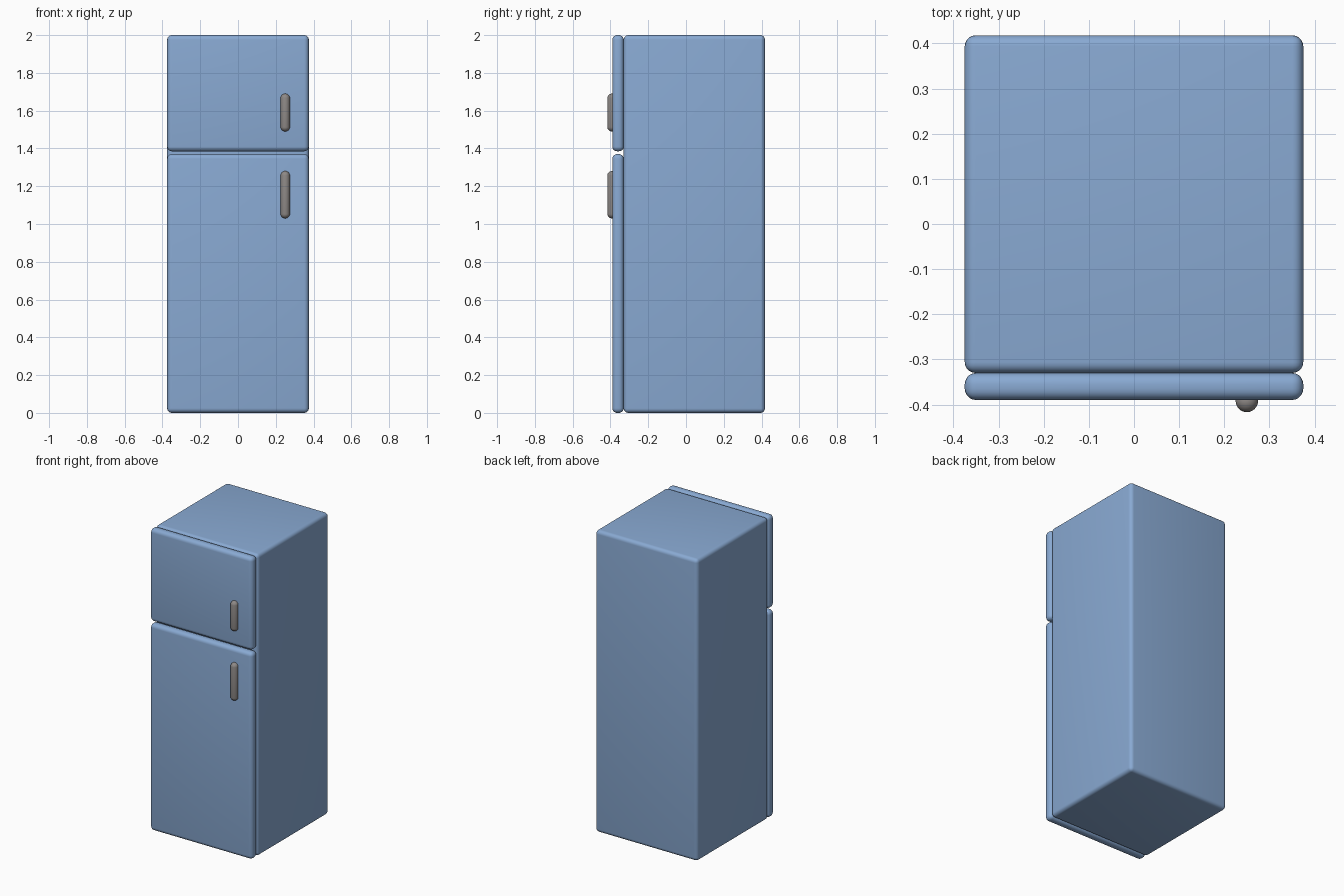
import bpy, bmesh, math
from mathutils import Vector

if "Cube" in bpy.data.objects:
    bpy.data.objects.remove(bpy.data.objects["Cube"])


def material(name, color):
    mat = bpy.data.materials.new(name)
    mat.diffuse_color = color
    mat.use_nodes = True
    mat.node_tree.nodes["Principled BSDF"].inputs["Base Color"].default_value = mat.diffuse_color
    return mat


def finish(name, bm, mat):
    mesh = bpy.data.meshes.new(name)
    bm.to_mesh(mesh)
    bm.free()
    mesh.materials.append(mat)
    obj = bpy.data.objects.new(name, mesh)
    bpy.context.collection.objects.link(obj)
    bpy.ops.object.select_all(action='DESELECT')
    obj.select_set(True)
    bpy.context.view_layer.objects.active = obj
    bpy.ops.object.shade_smooth_by_angle(angle=math.radians(35))
    return obj


def rounded_box(name, lo, hi, radius, mat):
    lo, hi = Vector(lo), Vector(hi)
    bm = bmesh.new()
    bmesh.ops.create_cube(bm, size=1)
    bmesh.ops.scale(bm, vec=hi - lo, verts=bm.verts)
    bmesh.ops.translate(bm, vec=(lo + hi) / 2, verts=bm.verts)
    bmesh.ops.bevel(bm, geom=bm.edges[:], offset=radius, segments=5,
                    profile=0.5, affect='EDGES')
    return finish(name, bm, mat)


def capsule(name, x, y, z0, z1, radius, mat):
    # An odd ring count leaves a middle band that stretches into the shaft
    bm = bmesh.new()
    bmesh.ops.create_uvsphere(bm, u_segments=24, v_segments=15, radius=radius)
    stretch = (z1 - z0) / 2 - radius
    for v in bm.verts:
        v.co.z += math.copysign(stretch, v.co.z)
    bmesh.ops.translate(bm, vec=(x, y, (z0 + z1) / 2), verts=bm.verts)
    return finish(name, bm, mat)


blue = material("blue_enamel", (0.25, 0.40, 0.65, 1))
metal = material("handle_metal", (0.27, 0.25, 0.24, 1))

# Cabinet
W = 0.375
rounded_box("cabinet", (-W, -0.33, 0), (W, 0.418, 2), 0.024, blue)

# Doors, each with its half-sunk handle
for part, z0, z1, h0, h1 in (("fridge", 0, 1.37, 1.03, 1.28),
                             ("freezer", 1.385, 2, 1.49, 1.69)):
    rounded_box(part + "_door", (-W, -0.39, z0), (W, -0.33, z1), 0.025, blue)
    capsule(part + "_handle", 0.25, -0.392, h0, h1, 0.025, metal)
